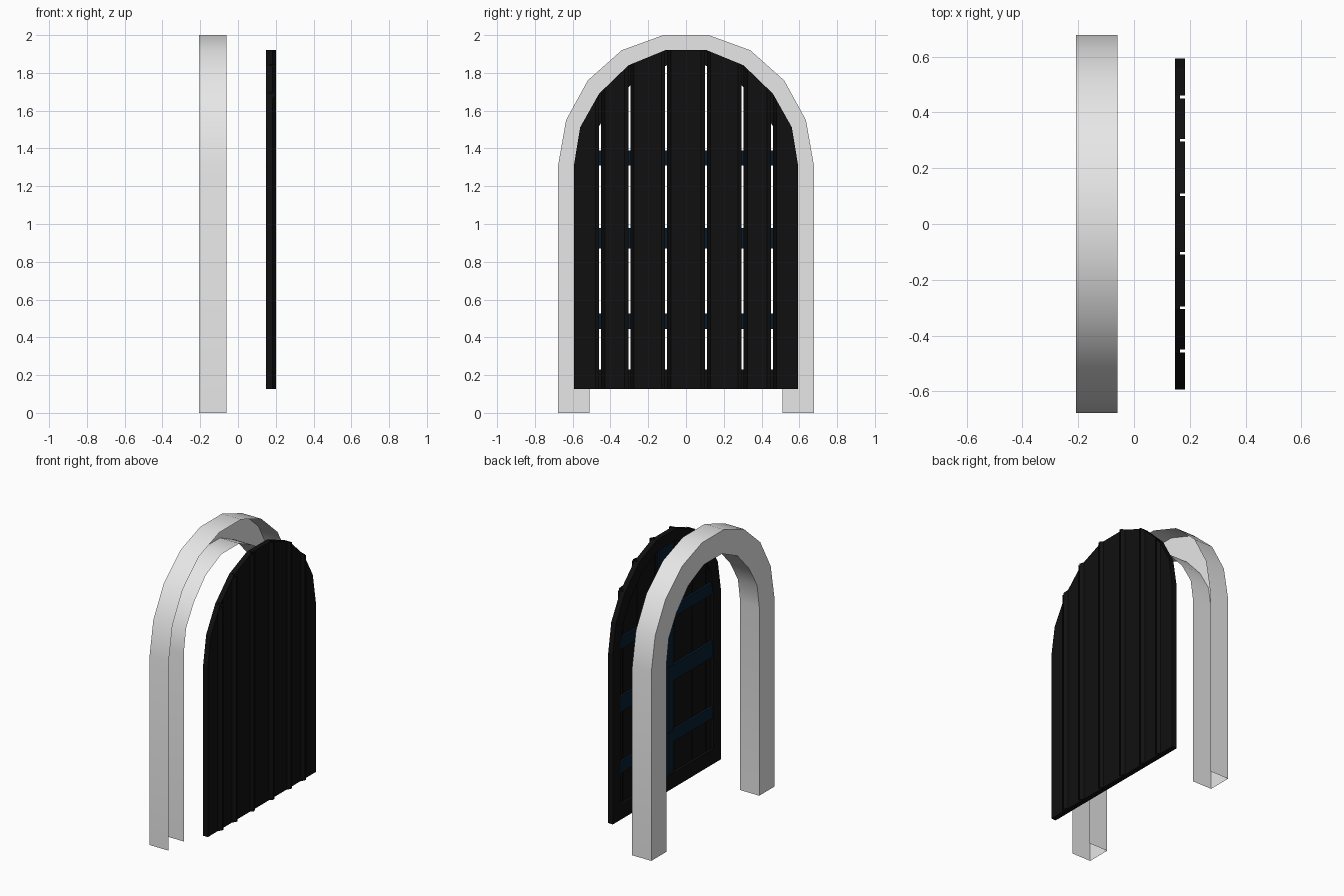
import bpy, bmesh, math

if "Cube" in bpy.data.objects:
    bpy.data.objects.remove(bpy.data.objects["Cube"])


def material(name, rgb):
    m = bpy.data.materials.new(name)
    m.use_nodes = True
    m.diffuse_color = (*rgb, 1)
    m.node_tree.nodes["Principled BSDF"].inputs["Base Color"].default_value = (*rgb, 1)
    return m


STONE = material("pale stone", (0.8, 0.8, 0.8))
WOOD = material("black wood", (0.005, 0.005, 0.005))
BRACE = material("dark blue brace", (0.002, 0.012, 0.03))

# Half outlines (y, z) from the spring line to the crown
OUTER = [(0.677, 1.31), (0.635, 1.55), (0.52, 1.76), (0.34, 1.92), (0.12, 2.0)]
INNER = [(0.51, 1.31), (0.485, 1.475), (0.40, 1.62), (0.27, 1.76), (0.10, 1.84)]
DOOR_BOTTOM = 0.127
BACK, MID, FRONT, LIP = 0.147, 0.165, 0.183, 0.202


def outline(t, bottom):
    """Arched line from the +y foot over the crown to the -y foot."""
    half = [(a[0] + (b[0] - a[0]) * t, a[1] + (b[1] - a[1]) * t)
            for a, b in zip(OUTER, INNER)]
    half.insert(0, (half[0][0], bottom))
    return half + [(-y, z) for y, z in reversed(half)]


def finish(name, bm, mat, normals=True):
    if normals:
        bmesh.ops.recalc_face_normals(bm, faces=bm.faces)
    me = bpy.data.meshes.new(name)
    bm.to_mesh(me)
    bm.free()
    me.materials.append(mat)
    ob = bpy.data.objects.new(name, me)
    bpy.context.collection.objects.link(ob)
    return ob


def prism(name, points, x0, x1, mat):
    """Solid from a (y, z) polygon between two x planes."""
    bm = bmesh.new()
    face = bm.faces.new([bm.verts.new((x0, y, z)) for y, z in points])
    out = bmesh.ops.extrude_face_region(bm, geom=[face])
    for v in out["geom"]:
        if isinstance(v, bmesh.types.BMVert):
            v.co.x = x1
    return finish(name, bm, mat)


def box(name, y0, y1, z0, z1, x0, x1, mat):
    return prism(name, [(y0, z0), (y1, z0), (y1, z1), (y0, z1)], x0, x1, mat)


def sheet(bm, rows):
    """Skin quads between neighbouring point rows."""
    rows = [[bm.verts.new(p) for p in r] for r in rows]
    for a, b in zip(rows, rows[1:]):
        for i in range(len(a) - 1):
            bm.faces.new((a[i], a[i + 1], b[i + 1], b[i]))


# Stone arch: channel open towards the door and at the feet
bm = bmesh.new()
out, inn = outline(0, 0), outline(1, 0)
sheet(bm, [[(-0.06, y, z) for y, z in out], [(-0.207, y, z) for y, z in out],
           [(-0.207, y, z) for y, z in inn], [(-0.06, y, z) for y, z in inn]])
bmesh.ops.recalc_face_normals(bm, faces=bm.faces)
bm.faces.ensure_lookup_table()
if bm.faces[0].normal.y < 0:
    bmesh.ops.reverse_faces(bm, faces=bm.faces)
arch = finish("stone_arch", bm, STONE, normals=False)
bpy.context.view_layer.objects.active = arch
arch.select_set(True)
bpy.ops.object.shade_smooth_by_angle(angle=math.radians(35))
arch.select_set(False)

# Door rim: closed band on the back of the planks
bm = bmesh.new()
rim_out, rim_in = outline(0.5, DOOR_BOTTOM), outline(1, 0.23)
rim_out.append(rim_out[0])
rim_in.append(rim_in[0])
sheet(bm, [[(x, y, z) for y, z in loop] for x, loop in
           ((MID, rim_out), (BACK, rim_out), (BACK, rim_in), (MID, rim_in), (MID, rim_out))])
bmesh.ops.remove_doubles(bm, verts=bm.verts, dist=0.0001)
finish("door_rim", bm, WOOD)

# Vertical planks cut to the arched outline
DOOR = outline(0.5, DOOR_BOTTOM)[1:-1]


def top(y):
    for (ya, za), (yb, zb) in zip(DOOR, DOOR[1:]):
        if yb <= y <= ya:
            return za + (zb - za) * (ya - y) / (ya - yb)
    return DOOR[0][1]


SEAMS = [-0.455, -0.3, -0.105, 0.105, 0.3, 0.455]
GAP, SLOPE = 0.005, 0.025
edge = DOOR[0][0]
lefts = [-edge] + [s + GAP for s in SEAMS]
rights = [s - GAP for s in SEAMS] + [edge]
for i, (a, b) in enumerate(zip(lefts, rights)):
    crown = [(b, top(b))] + [p for p in DOOR if a < p[0] < b] + [(a, top(a))]
    prism(f"plank_{i + 1}", [(a, DOOR_BOTTOM), (b, DOOR_BOTTOM)] + crown, MID, FRONT, WOOD)

# Raised lips either side of each seam
for i, s in enumerate(SEAMS):
    bm = bmesh.new()
    for side in (-1, 1):
        near, far = s + side * GAP, s + side * SLOPE
        sheet(bm, [[(x, y, DOOR_BOTTOM), (x, y, top(y))]
                   for x, y in ((FRONT, far), (LIP, near), (FRONT, near))])
    finish(f"seam_lip_{i + 1}", bm, WOOD)

# Blue braces on the back
for name, z0, z1 in (("lower", 0.445, 0.525), ("middle", 0.87, 0.98), ("upper", 1.31, 1.39)):
    box(f"{name}_brace", -0.51, 0.51, z0, z1, BACK + 0.003, MID, BRACE)
box("upright_brace", -0.08, 0.08, 0.23, 1.84, BACK + 0.006, MID, BRACE)
